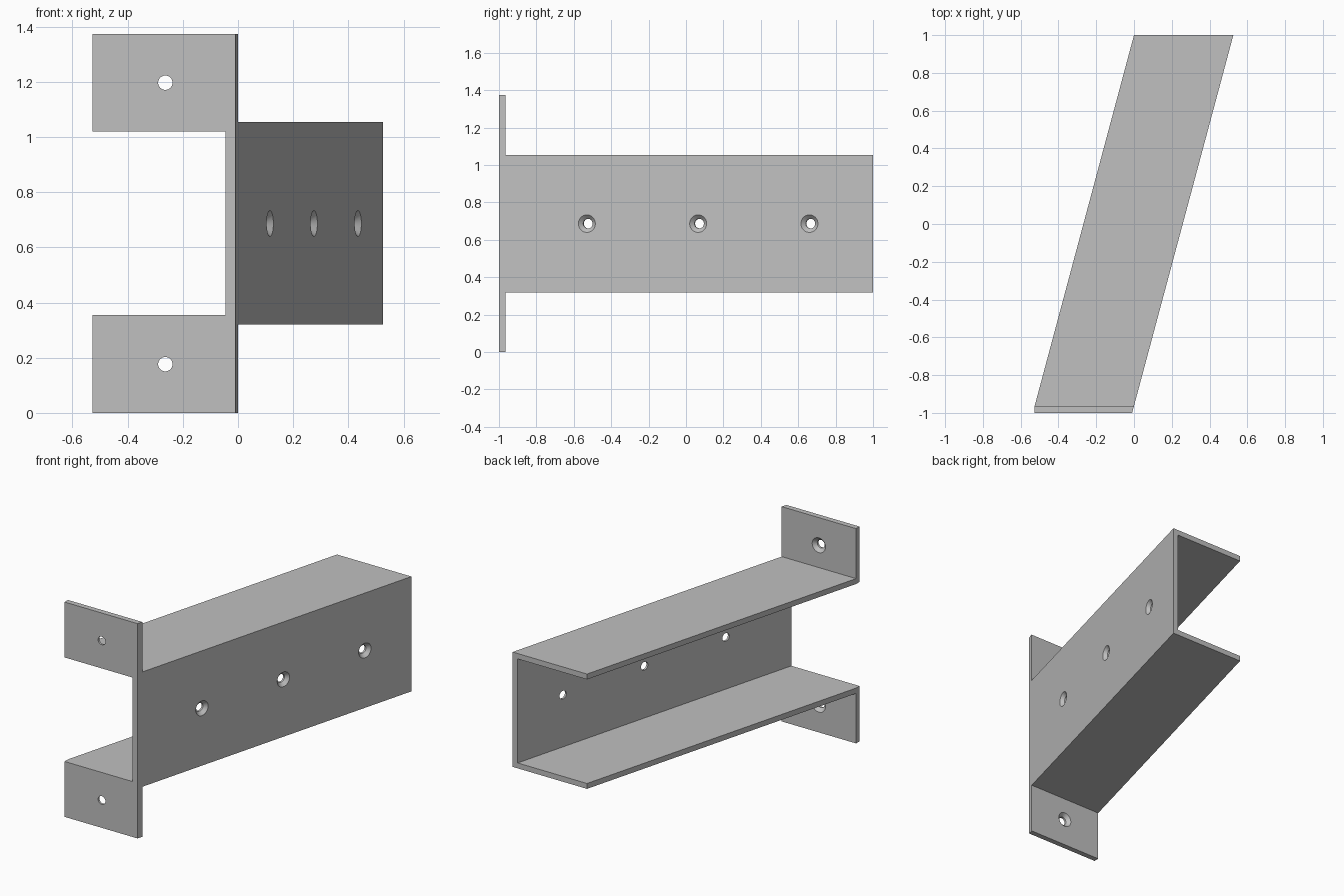
import bpy
import bmesh
from math import tan, cos, sin, pi, radians
from mathutils import Vector

cube = bpy.data.objects.get("Cube")
if cube:
    bpy.data.objects.remove(cube, do_unlink=True)

SLANT = radians(15)
HEIGHT = 1.373
MID = HEIGHT / 2
WIDTH = 0.526
THICK = 0.0345
PLATE_BACK = -1 + THICK
HALF_CHANNEL = 0.367

steel = bpy.data.materials.new("grey steel")
steel.use_nodes = True
color = (0.527, 0.527, 0.527, 1)
steel.diffuse_color = color
steel.node_tree.nodes["Principled BSDF"].inputs["Base Color"].default_value = color


def outer(y):
    """x of the slanted outer web face at depth y"""
    return WIDTH - (1 - y) * tan(SLANT)


def finish(name, bm):
    bmesh.ops.recalc_face_normals(bm, faces=bm.faces[:])
    mesh = bpy.data.meshes.new(name)
    bm.to_mesh(mesh)
    bm.free()
    mesh.materials.append(steel)
    obj = bpy.data.objects.new(name, mesh)
    bpy.context.collection.objects.link(obj)
    return obj


def prism(name, plan, z0, z1):
    bm = bmesh.new()
    face = bm.faces.new([bm.verts.new((x, y, z0)) for x, y in plan])
    top = bmesh.ops.extrude_face_region(bm, geom=[face])["geom"]
    verts = [v for v in top if isinstance(v, bmesh.types.BMVert)]
    bmesh.ops.translate(bm, vec=(0, 0, z1 - z0), verts=verts)
    return finish(name, bm)


def drill(name, point, normal, sides=48):
    """Countersunk hole cutter, wide end along the normal"""
    bm = bmesh.new()
    rings = []
    for radius, z in ((0.057, 0.01), (0.026, -0.021), (0.026, -0.06)):
        rings.append([bm.verts.new((radius * cos(2 * pi * i / sides),
                                    radius * sin(2 * pi * i / sides), z))
                      for i in range(sides)])
    for a, b in zip(rings, rings[1:]):
        for i in range(sides):
            j = (i + 1) % sides
            bm.faces.new((a[i], a[j], b[j], b[i]))
    bm.faces.new(rings[0])
    bm.faces.new(rings[-1])
    obj = finish(name, bm)
    obj.rotation_mode = "QUATERNION"
    obj.rotation_quaternion = Vector(normal).to_track_quat("Z", "Y")
    obj.location = point
    return obj


def combine(target, tool, operation):
    tool.hide_render = True
    bpy.context.view_layer.update()
    mod = target.modifiers.new("combine", "BOOLEAN")
    mod.operation = operation
    mod.solver = "EXACT"
    mod.object = tool
    bpy.context.view_layer.objects.active = target
    bpy.ops.object.modifier_apply(modifier=mod.name)
    bpy.data.objects.remove(tool, do_unlink=True)


# Skewed channel body
left = outer(PLATE_BACK) - WIDTH
bracket = prism("skewed_bracket",
                [(left, PLATE_BACK), (outer(PLATE_BACK), PLATE_BACK),
                 (outer(1), 1), (outer(1) - WIDTH, 1)],
                MID - HALF_CHANNEL, MID + HALF_CHANNEL)

# Front mounting plate with a mitred right edge
plate = prism("mounting_plate",
              [(left, -1), (outer(-1), -1),
               (outer(PLATE_BACK), PLATE_BACK), (left, PLATE_BACK)],
              0, HEIGHT)
combine(bracket, plate, "UNION")

# Hollow the channel, leaving web, flanges and two tabs
web = THICK / cos(SLANT)
inside = HALF_CHANNEL - THICK
hollow = prism("hollow_cutter",
               [(-1, -1.1), (outer(-1.1) - web, -1.1),
                (outer(1.1) - web, 1.1), (-1, 1.1)],
               MID - inside, MID + inside)
combine(bracket, hollow, "DIFFERENCE")

# Countersunk holes through the web
for y in (-0.53, 0.065, 0.66):
    combine(bracket, drill("web_drill", (outer(y), y, MID),
                           (cos(SLANT), -sin(SLANT), 0)), "DIFFERENCE")

# Countersunk holes through the tabs, from behind
for side in (-1, 1):
    combine(bracket, drill("tab_drill", (left / 2, PLATE_BACK, MID + side * 0.51),
                           (0, 1, 0)), "DIFFERENCE")

bpy.ops.object.select_all(action="DESELECT")
bracket.select_set(True)
bpy.context.view_layer.objects.active = bracket
bpy.ops.object.shade_smooth_by_angle(angle=radians(25))
